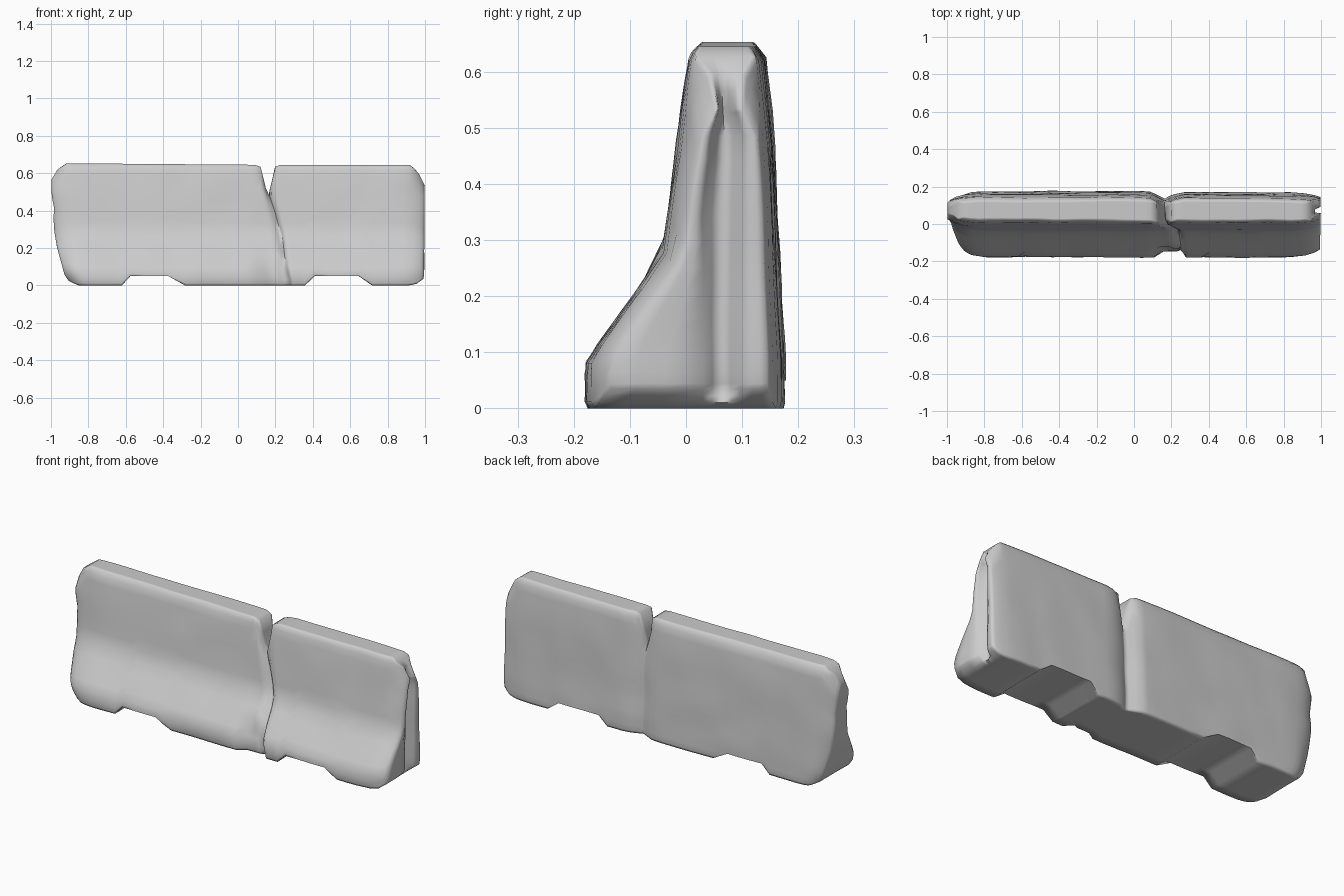
import bpy, bmesh
from mathutils import Vector, noise

if "Cube" in bpy.data.objects:
    bpy.data.objects.remove(bpy.data.objects["Cube"])


def interp(t, pts):
    """Piecewise linear lookup through (t, value) pairs."""
    if t <= pts[0][0]:
        return pts[0][1]
    for (a, va), (b, vb) in zip(pts, pts[1:]):
        if t <= b:
            return va + (vb - va) * (t - a) / (b - a)
    return pts[-1][1]


# Cross-section: y of the front and back faces by height
FRONT = [(0, -.168), (.012, -.178), (.085, -.177), (.12, -.155), (.28, -.042),
         (.6, .002), (.635, .008), (.658, .03)]
BACK = [(0, .17), (.012, .175), (.1, .175), (.28, .166), (.5, .155), (.63, .142), (.658, .12)]
# Heights along the length: chamfered ends, broken V on top, two forklift slots below
TOP = [(-1, .57), (-.965, .625), (-.915, .658), (.09, .65), (.122, .64), (.15, .53), (.166, .485),
       (.178, .54), (.2, .64), (.23, .65), (.92, .65), (.96, .62), (1, .54)]
BOTTOM = [(-1, .03), (-.95, .006), (-.9, .005), (-.62, .005), (-.575, .055), (-.37, .055), (-.28, .005),
          (.36, .005), (.41, .055), (.65, .055), (.72, .005), (.93, .005), (.97, .015), (1, .04)]
# End silhouettes and crack line by height
LEFT = [(.005, -.885), (.06, -.925), (.2, -.965), (.34, -.985), (.42, -.982), (.5, -.997), (.6, -.997)]
RIGHT = [(.005, .985), (.06, .997), (.6, 1.0)]
CRACK = [(0, .285), (.1, .26), (.25, .24), (.4, .2), (.5, .166)]
END_INSET = [(.85, 0), (.92, .006), (.97, .02), (1, .038)]
CRACK_X = .166

XS = sorted([-1, -.985, -.965, -.94, -.915, -.88, -.83, -.77, -.7, -.62, -.575, -.5, -.43, -.37, -.325, -.28,
             -.2, -.12, -.05, .02, .06, .09, .122, .138, .152, .166, .172, .18, .2, .23, .27, .31, .36,
             .41, .48, .55, .6, .65, .685, .72, .78, .84, .89, .92, .945, .97, .985, 1])
VS = [0, .08, .18, .3, .4, .5, .6, .7, .82, .92, 1]
WS = [0, .018, .06, .125, .18, .26, .34, .43, .52, .62, .72, .82, .9, .96, .985, 1]


def place(u, v, w):
    """Map block coordinates to the worn concrete surface."""
    lo, hi = interp(u, BOTTOM), interp(u, TOP)
    z = lo + w * (hi - lo)
    # end silhouettes
    x = u
    if u < -.7:
        x = -.7 - (u + .7) / .3 * (.7 + interp(z, LEFT))
        x += interp(u, [(-1, 0), (-.985, 0), (-.7, 0)])
    elif u > .8:
        x = .8 + (u - .8) / .2 * (interp(z, RIGHT) - .8)
    # crack wanders on the front, runs straight on the back
    d = abs(u - CRACK_X)
    x += (interp(z, CRACK) - CRACK_X) * max(0, 1 - d / .19) * (1 - v)
    inset = interp(abs(u), END_INSET)
    low = max(0, 1 - z / .5)
    yf = interp(z, FRONT) + inset * (1 + (1.0 * low if u < 0 else .1 * low))
    yb = interp(z, BACK) - inset * (1 if u < 0 else .6)
    # fine crack line in front, broad groove behind
    yf += .022 * max(0, 1 - d / .025)
    yb -= .04 * max(0, 1 - d / .08)
    # broken-out chip at the foot of the crack
    if z < .13 and .09 <= u < CRACK_X:
        yf += .03
    if u > .2:
        yb -= .006
    # softened rim where the top drops away
    if hi < .63:
        rim = max(0, (w - .9) / .1) * .02
        yf, yb = yf + rim, yb - rim
    mid = .065
    ga, gb = mid - min(.035, .6 * (mid - yf)), mid + min(.035, .6 * (yb - mid))
    y = interp(v, [(0, yf), (.3, ga), (.5, mid), (.7, gb), (1, yb)])
    # vertical joint groove in the right end
    if u > .98:
        x -= .05 * (1 if u == 1 else .5) * max(0, 1 - (abs(v - .5) / .22) ** 2)
    # gentle wear
    p = Vector((x, y, z))
    wear = noise.noise_vector(p * 6) * .006
    p.y += wear.y
    p.x += wear.x * .6
    return p


# Barrier: the skin of a subdivided block, reshaped point by point
bm = bmesh.new()
verts = {}


def vert(i, j, k):
    if (i, j, k) not in verts:
        verts[i, j, k] = bm.verts.new(place(XS[i], VS[j], WS[k]))
    return verts[i, j, k]


size = [len(XS), len(VS), len(WS)]
for axis in range(3):
    a, b = [n for n in range(3) if n != axis]
    for side in (0, size[axis] - 1):
        for p in range(size[a] - 1):
            for q in range(size[b] - 1):
                face = []
                for dp, dq in ((0, 0), (1, 0), (1, 1), (0, 1)):
                    c = [side] * 3
                    c[a], c[b] = p + dp, q + dq
                    face.append(vert(*c))
                bm.faces.new(face)
bmesh.ops.recalc_face_normals(bm, faces=bm.faces)
mesh = bpy.data.meshes.new("concrete_barrier")
bm.to_mesh(mesh)
bm.free()
barrier = bpy.data.objects.new("concrete_barrier", mesh)
bpy.context.collection.objects.link(barrier)

# Stand on the ground, centred
co = [v.co.copy() for v in mesh.vertices]
base = min(c.z for c in co)
centre = (min(c.x for c in co) + max(c.x for c in co)) / 2
for v in mesh.vertices:
    v.co.z -= base
    v.co.x -= centre

bpy.context.view_layer.objects.active = barrier
barrier.select_set(True)
bpy.ops.object.shade_smooth_by_angle(angle=1.4)
